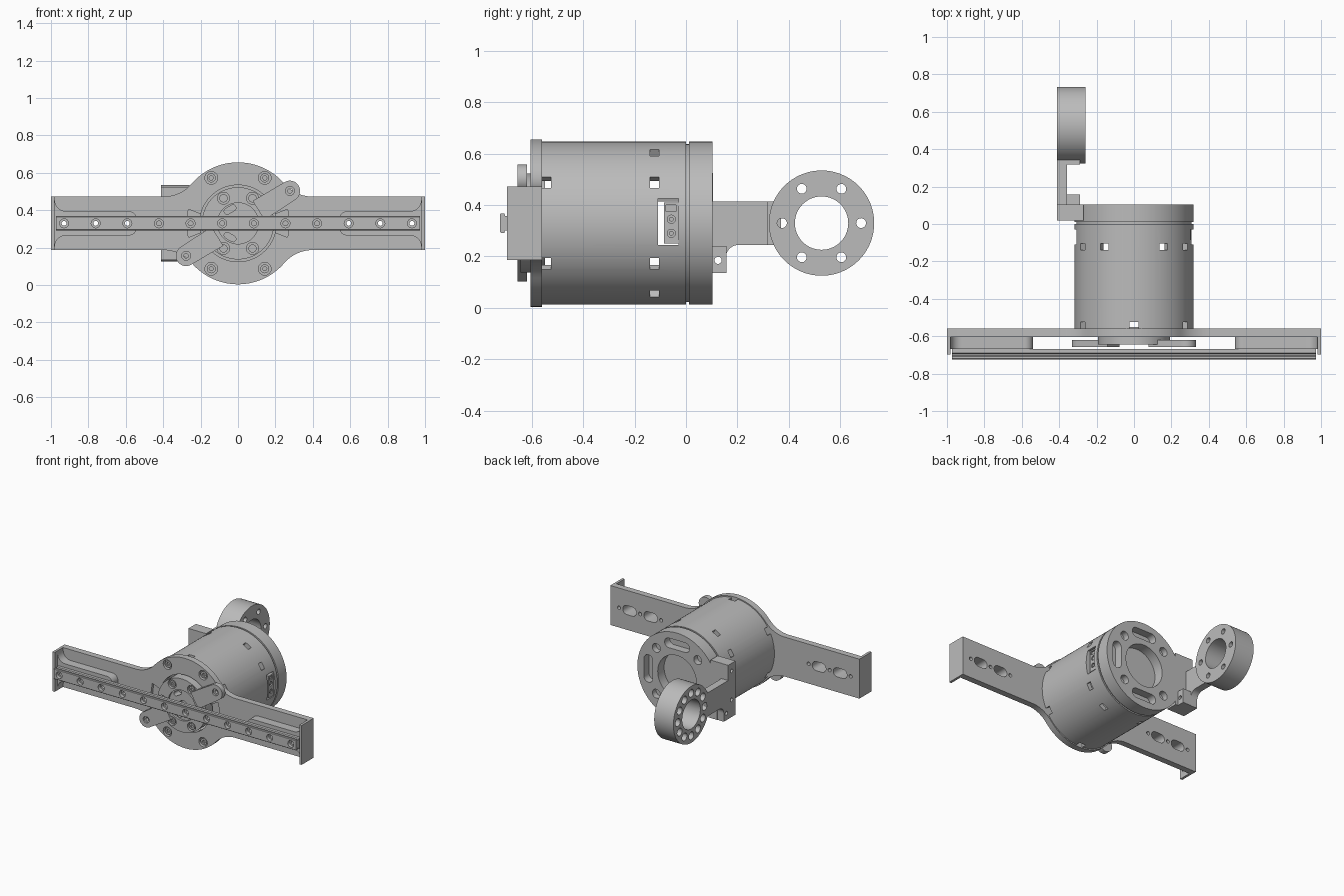
import bpy, bmesh
from math import sin, cos, pi, radians, sqrt, atan2, degrees
from mathutils import Matrix

if "Cube" in bpy.data.objects:
    bpy.data.objects.remove(bpy.data.objects["Cube"])

grey = bpy.data.materials.new("metal_grey")
grey.use_nodes = True
COLOUR = (0.5, 0.5, 0.5, 1)
grey.diffuse_color = COLOUR
for node in grey.node_tree.nodes:
    if node.type == 'BSDF_PRINCIPLED':
        node.inputs["Base Color"].default_value = COLOUR

Z = 0.33          # height of the motor axis
parts = []


# ---- 2D profiles ----
def arc(u, v, r, a0, a1, n):
    return [(u + r * cos(radians(a0 + (a1 - a0) * i / n)),
             v + r * sin(radians(a0 + (a1 - a0) * i / n))) for i in range(n + 1)]


def circle(u, v, r, n=32):
    return arc(u, v, r, 0, 360, n)[:-1]


def rect(u0, u1, v0, v1):
    return [(u0, v0), (u1, v0), (u1, v1), (u0, v1)]


def stadium(u, v, half, r, angle=0):
    c, s = half * cos(radians(angle)), half * sin(radians(angle))
    return (arc(u + c, v + s, r, angle - 90, angle + 90, 10)
            + arc(u - c, v - s, r, angle + 90, angle + 270, 10))


def polar(r, angle):
    return r * cos(radians(angle)), Z + r * sin(radians(angle))


# ---- solids: each solid is (profile, low, high, axis, turn about motor axis) ----
def solid(profile, lo, hi, axis='Y', turn=0):
    return profile, lo, hi, axis, turn


def make(name, solids):
    bm = bmesh.new()
    for profile, lo, hi, axis, turn in solids:
        rings = []
        for t in (lo, hi):
            rings.append([bm.verts.new((u, t, v) if axis == 'Y' else (t, u, v))
                          for u, v in profile])
        a, b = rings
        bm.faces.new(a)
        bm.faces.new(b[::-1])
        n = len(a)
        for i in range(n):
            bm.faces.new((a[i], b[i], b[(i + 1) % n], a[(i + 1) % n]))
        bmesh.ops.rotate(bm, verts=a + b, cent=(0, 0, Z),
                         matrix=Matrix.Rotation(radians(turn), 3, 'Y'))
    bmesh.ops.recalc_face_normals(bm, faces=bm.faces)
    mesh = bpy.data.meshes.new(name)
    bm.to_mesh(mesh)
    bm.free()
    mesh.materials.append(grey)
    ob = bpy.data.objects.new(name, mesh)
    bpy.context.scene.collection.objects.link(ob)
    return ob


def part(name, solids, *cuts):
    """Build a part, then subtract each group of cutting solids."""
    ob = make(name, solids)
    for group in cuts:
        cutter = make("cutter", group)
        mod = ob.modifiers.new("cut", 'BOOLEAN')
        mod.operation, mod.solver, mod.object = 'DIFFERENCE', 'EXACT', cutter
        graph = bpy.context.evaluated_depsgraph_get()
        result = bpy.data.meshes.new_from_object(ob.evaluated_get(graph))
        ob.modifiers.clear()
        ob.data = result
        bpy.data.objects.remove(cutter)
    parts.append(ob)
    return ob


# ---- motor housing: hollow can with windows and slots ----
slot = rect(-0.14, -0.105, Z - 0.025, Z + 0.025)
notch = rect(-0.57, -0.525, Z - 0.025, Z + 0.025)
part("housing", [solid(circle(0, Z, 0.318, 96), -0.56, 0.0)],
     [solid(circle(0, Z, 0.285, 96), -0.6, 0.05)],
     [solid(slot, 0.2, 0.4, 'X', a) for a in (30, 60, 120, 150, 210, 240, 300, 330)]
     + [solid(notch, 0.2, 0.4, 'X', a) for a in range(30, 360, 60)]
     + [solid(rect(-0.11, -0.03, 0.245, 0.425), 0.2, 0.4, 'X', a) for a in (0, 180)])
part("seam_ring", [solid(circle(0, Z, 0.308, 96), -0.002, 0.014)])

# side connector behind the window
part("connector", [solid(rect(-0.086, -0.028, 0.25, 0.41), 0.26, 0.305, 'X')],
     [solid(circle(-0.057, z, 0.016, 20), 0.295, 0.35, 'X') for z in (0.29, 0.345)]
     + [solid(rect(-0.077, -0.038, 0.375, 0.4), 0.295, 0.35, 'X')])
part("connector_screws", [solid(circle(-0.057, z, 0.009, 16), 0.29, 0.302, 'X')
                          for z in (0.29, 0.345)])

# ---- rear cap with bore, slots and holes ----
part("rear_cap", [solid(circle(0, Z, 0.318, 96), 0.012, 0.103)],
     [solid(circle(0, Z, 0.155, 64), 0.03, 0.2)]
     + [solid(stadium(*polar(0.23, a), 0.065, 0.035, a + 90), 0.045, 0.2)
        for a in (0, 90, 270)]
     + [solid(circle(*polar(0.235, a), 0.032, 24), 0.06, 0.2)
        for a in (45, 135, 225, 315)])

# ---- front plate: ring blended into two wings ----
R, H, F = 0.326, 0.143, 0.2
fx = sqrt((R + F) ** 2 - (H + F) ** 2)
blend = degrees(atan2(H + F, fx))
quarter = ([(1.0, H)] + arc(fx, H + F, F, 270, 180 + blend, 10)
           + arc(0, 0, R, blend, 90, 16)[1:])
half = quarter + [(-x, z) for x, z in quarter[-2::-1]]
outline = [(x, Z + z) for x, z in half] + [(x, Z - z) for x, z in half[::-1]]

hole_x = [-0.93 + 0.1691 * i for i in range(12)]
wing_holes = [x for x in hole_x if abs(x) > 0.55]
wing_slots = [s * x for s in (-1, 1) for x in (0.845, 0.676)]
wing_cuts = ([solid(circle(x, Z, 0.013, 16), -0.75, -0.5) for x in wing_holes]
             + [solid(stadium(x, Z, 0.022, 0.033), -0.75, -0.5) for x in wing_slots])
plate_screws = [(sx * 0.143, Z + sz * 0.243) for sx in (-1, 1) for sz in (-1, 1)]
part("front_plate", [solid(outline, -0.605, -0.56)],
     [solid(circle(0, Z, 0.205, 72), -0.7, -0.5)],
     wing_cuts + [solid(circle(x, z, 0.034, 24), -0.7, -0.58) for x, z in plate_screws],
     [solid([(s * 0.19, Z - 0.045), (s * 0.265, Z - 0.075), (s * 0.275, Z),
             (s * 0.265, Z + 0.075), (s * 0.19, Z + 0.045)], -0.7, -0.585)
      for s in (-1, 1)])
part("plate_screws", [solid(circle(x, z, 0.024, 24), -0.598, -0.57)
                      for x, z in plate_screws],
     [solid(circle(x, z, 0.012, 6), -0.7, -0.585) for x, z in plate_screws])

# wing end tabs and rail pads
part("end_tabs", [solid(rect(s * 0.982, s, Z - H, Z + H), -0.698, -0.56) for s in (-1, 1)])
pad = arc(0.585, Z + 0.02, 0.045, 90, 180, 8) + arc(0.585, Z - 0.02, 0.045, 180, 270, 8)
flare = arc(0.92, Z - 0.125, 0.06, 90, 0, 8)
pad += flare + [(x, 2 * Z - z) for x, z in flare[::-1]]
part("rail_pads", [solid([(s * x, z) for x, z in pad], -0.669, -0.6) for s in (-1, 1)],
     wing_cuts)

# ---- guide rail with side grooves and counterbored holes ----
side = [(-0.668, 0.038), (-0.69, 0.038), (-0.694, 0.028), (-0.704, 0.028),
        (-0.708, 0.038), (-0.72, 0.038), (-0.724, 0.034)]
rail = [(y, Z + z) for y, z in side] + [(y, Z - z) for y, z in side[::-1]]
part("guide_rail", [solid(rail, -0.972, 0.972, 'X')],
     [solid(circle(x, Z, 0.024, 24), -0.8, -0.7) for x in hole_x],
     [solid(circle(x, Z, 0.013, 16), -0.8, -0.6) for x in hole_x])

# ---- rotor hub with screws, recess and two clamp arms ----
hub_screws = [polar(0.155, a) for a in range(0, 360, 60)]
part("hub", [solid(circle(0, Z, 0.193, 72), -0.645, -0.55)],
     [solid(circle(0, Z, 0.11, 48), -0.7, -0.63)]
     + [solid(circle(x, z, 0.032, 24), -0.7, -0.625) for x, z in hub_screws],
     [solid(stadium(*polar(0.085, a), 0.018, 0.016, a + 90), -0.7, -0.57)
      for a in (120, 240)] + [solid(circle(0, Z, 0.03, 24), -0.7, -0.6)])
part("hub_screws", [solid(circle(x, z, 0.022, 24), -0.64, -0.6) for x, z in hub_screws],
     [solid(circle(x, z, 0.011, 6), -0.7, -0.632) for x, z in hub_screws])

lobe = arc(0.327, Z, 0.055, -90, 90, 16) + [(0.13, Z + 0.06), (0.13, Z - 0.06)]
part("clamp_arms", [solid(lobe, -0.657, -0.62, 'Y', a) for a in (-32, 148)],
     [solid(circle(0.327, Z, 0.024, 24), -0.7, -0.645, 'Y', a) for a in (-32, 148)],
     [solid(circle(0.327, Z, 0.012, 16), -0.7, -0.5, 'Y', a) for a in (-32, 148)])

# ---- rear bracket: foot, arm and bearing ring ----
X0, CY, RING = -0.412, 0.528, 0.205
arm = ([(0.02, 0.135), (0.155, 0.135)]
       + arc(0.205, 0.195, 0.05, 180, 90, 8)
       + [(0.34, 0.245), (0.36, 0.415), (0.105, 0.415), (0.105, 0.525), (0.02, 0.525)])
bolt = [circle(0.125, 0.185, 0.014, 16)]
part("bracket_arm", [solid(arm, X0, -0.358, 'X')],
     [solid(circle(y, z, 0.014, 16), -0.5, -0.2, 'X')
      for y, z in ((0.125, 0.185), (0.065, 0.26), (0.065, 0.47))])
part("bracket_foot", [solid(rect(0.02, 0.104, 0.135, 0.525), -0.36, -0.27, 'X')])
part("bracket_tab", [solid(rect(0.1, 0.157, 0.135, 0.24), -0.36, -0.29, 'X')],
     [solid(bolt[0], -0.5, -0.2, 'X')])
part("bracket_neck", [solid(rect(0.318, 0.37, 0.245, 0.415), -0.36, -0.29, 'X')])


def ring_hole(a, r, lo, hi):
    y, z = polar(0.154, a)
    return solid(circle(CY + y, z, r, 20), lo, hi, 'X')


part("bearing_ring", [solid(circle(CY, Z, RING, 72), X0, -0.258, 'X')],
     [solid(circle(CY, Z, 0.104, 56), -0.6, 0, 'X')]
     + [ring_hole(a, 0.028, -0.6, -0.36) for a in range(0, 360, 30)],
     [ring_hole(a, 0.019, -0.6, 0) for a in range(0, 360, 60)])

# ---- smooth the round surfaces, keep edges crisp ----
bpy.ops.object.select_all(action='DESELECT')
for ob in parts:
    ob.select_set(True)
bpy.context.view_layer.objects.active = parts[0]
bpy.ops.object.shade_smooth_by_angle(angle=radians(30))
